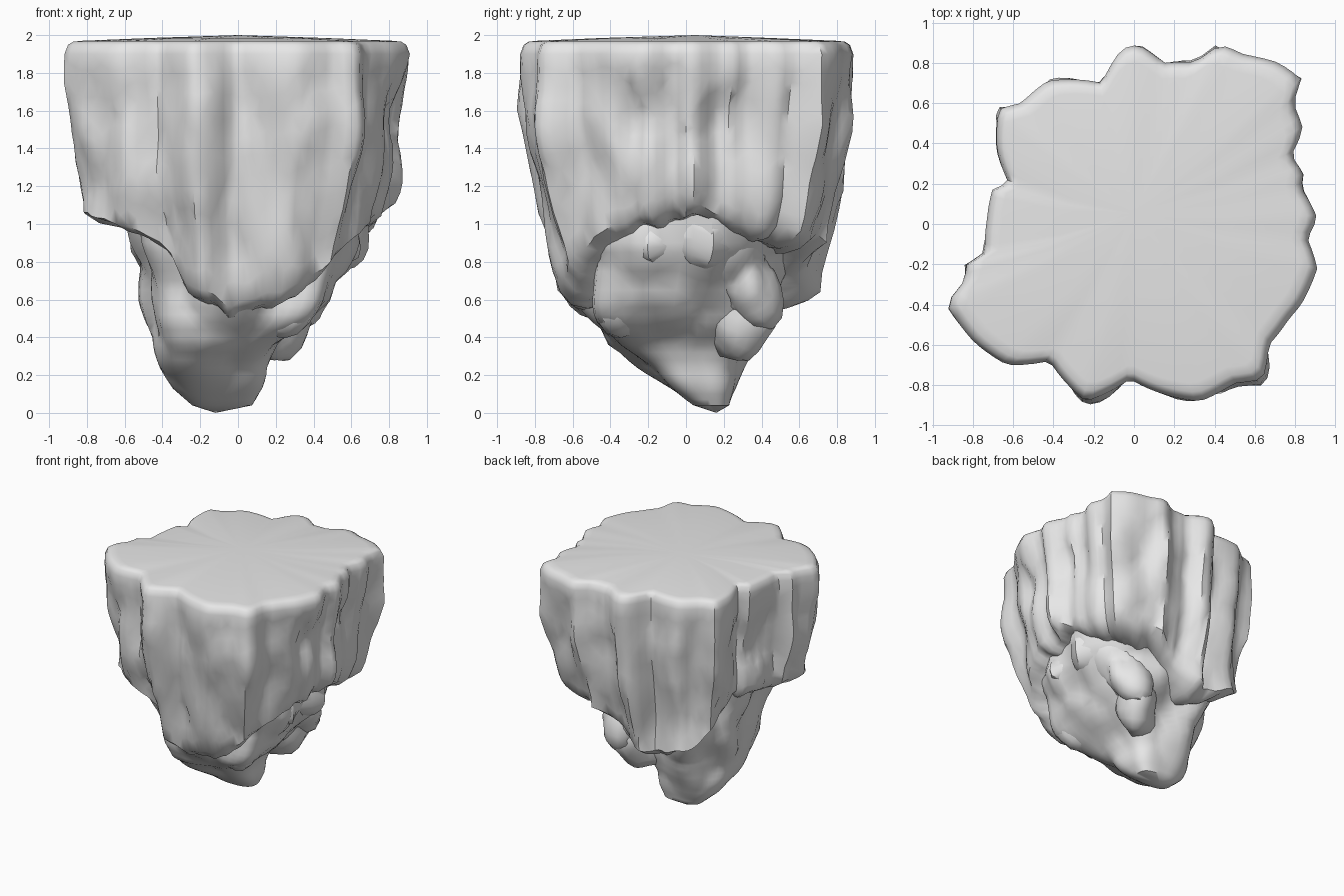
import bpy, bmesh, math, random
from math import cos, sin, tau, radians
from mathutils import Vector, noise

random.seed(7)
if "Cube" in bpy.data.objects:
    bpy.data.objects.remove(bpy.data.objects["Cube"], do_unlink=True)

stone = bpy.data.materials.new("grey stone")
stone.use_nodes = True
GREY = (0.8, 0.8, 0.8, 1)
stone.diffuse_color = GREY
stone.node_tree.nodes["Principled BSDF"].inputs["Base Color"].default_value = GREY


def rough(p, amount):
    """Chiselled stone offset: rounded cells and broad swells, stretched in height."""
    q = Vector((p.x * 3.6, p.y * 3.6, p.z * 2.2))
    cell = noise.voronoi(q)[0][0]
    return amount * (noise.noise(q) + 1.1 * (.45 - cell))


def loft(name, rings, bottom, top):
    """Closed solid from rings listed top to bottom, with a point at each end."""
    bm = bmesh.new()
    rows = [[bm.verts.new(p) for p in ring] for ring in rings]
    ends = bm.verts.new(top), bm.verts.new(bottom)
    n = len(rows[0])
    for i in range(n):
        j = (i + 1) % n
        bm.faces.new((ends[0], rows[0][i], rows[0][j]))
        bm.faces.new((ends[1], rows[-1][j], rows[-1][i]))
        for a, b in zip(rows, rows[1:]):
            bm.faces.new((a[i], b[i], b[j], a[j]))
    bmesh.ops.triangulate(bm, faces=[f for f in bm.faces if len(f.verts) > 3])
    bmesh.ops.recalc_face_normals(bm, faces=bm.faces)
    mesh = bpy.data.meshes.new(name)
    bm.to_mesh(mesh)
    bm.free()
    mesh.materials.append(stone)
    obj = bpy.data.objects.new(name, mesh)
    bpy.context.collection.objects.link(obj)
    bpy.ops.object.select_all(action="DESELECT")
    obj.select_set(True)
    bpy.context.view_layer.objects.active = obj
    bpy.ops.object.shade_smooth_by_angle(angle=radians(45))


def blend(table, x):
    """Piecewise linear lookup in a table of (key, value)."""
    for (a, r), (b, s) in zip(table, table[1:]):
        if a <= x <= b:
            return r + (s - r) * (x - a) / max(b - a, 1e-6)


# Plan outline of the flat top
outline = [(.91, -.22), (.86, -.07), (.91, .03), (.83, .18), (.84, .25), (.78, .34),
           (.84, .47), (.79, .6), (.83, .72), (.72, .8), (.55, .84), (.43, .89),
           (.3, .8), (.15, .8), (.02, .89), (-.06, .87), (-.16, .7), (-.43, .71),
           (-.56, .6), (-.67, .57), (-.68, .37), (-.62, .2), (-.7, .18), (-.73, .02),
           (-.74, -.14), (-.83, -.2), (-.84, -.28), (-.93, -.4), (-.79, -.59),
           (-.63, -.7), (-.42, -.68), (-.24, -.88), (-.02, -.77), (.33, -.88),
           (.5, -.79), (.64, -.77), (.67, -.6), (.77, -.47), (.83, -.4)]
polar = sorted((math.atan2(y, x) % tau, math.hypot(x, y)) for x, y in outline)
polar = [(polar[-1][0] - tau, polar[-1][1])] + polar + [(polar[0][0] + tau, polar[0][1])]

# Lower edge of the hanging slabs: angle in degrees and height
hem = [(0, 1.1), (14, 1.06), (20, 1), (35, .97), (50, .93), (62, .95), (72, .84),
       (85, .72), (97, .63), (110, .64), (122, .69), (135, .8), (150, .94), (163, 1.06),
       (190, 1.03), (208, 1.06), (225, .98), (236, .9), (241, .7), (253, .64),
       (266, .57), (280, .61), (298, .7), (309, .82), (322, .93), (340, 1.05), (360, 1.1)]
# How strongly the wall leans inward on its way down
lean = [(0, 1), (85, 1), (98, .4), (120, .4), (145, .9), (200, .9), (240, 1), (360, 1)]
# Cracks that split the slabs, each slab standing slightly in or out
cracks = [-1, 15, 35, 64, 88, 101, 130, 163, 186, 214, 239, 262, 309, 338]
shift = [random.uniform(-.01, .035) for _ in cracks]

COLUMNS, STEPS = 132, 12
columns = []
for c in range(COLUMNS):
    angle = tau * c / COLUMNS
    degrees = math.degrees(angle)
    slab = max(i for i, s in enumerate(cracks) if s <= degrees)
    direction = Vector((cos(angle), sin(angle), 0))
    r = blend(polar, angle)
    low = blend(hem, degrees) + .04 * noise.noise(direction * 7)
    column = [direction * r * scale + Vector((0, 0, z))
              for scale, z in ((.5, 1.985), (.9, 1.97), (.95, 1.965), (.98, 1.948))]
    for s in range(STEPS + 1):
        z = 1.9 + (low - 1.9) * s / STEPS
        t = 1.9 - z
        inward = blend(lean, degrees) * (.04 * t + .115 * t * t)
        p = direction * r * (1 - inward) + Vector((0, 0, z))
        p += direction * (min(1, t / .3) * (rough(p, .07) - shift[slab]))
        if 0 < s < STEPS:
            p.z += random.uniform(-.02, .02)
        column.append(p)
    edge = column[-1]
    for scale, drop in ((.91, -.05), (.78, -.07), (.6, -.05), (.35, .05)):
        p = Vector((edge.x * scale, edge.y * scale, low + drop))
        p.z += rough(p, .04)
        column.append(p)
    columns.append(column)
loft("rock_crown", list(zip(*columns)), (0, 0, .85), (0, .05, 2))


def soft_box(a):
    """Direction on a rounded square, so the core keeps full corners."""
    return Vector([math.copysign(abs(v) ** .72, v) for v in (cos(a), sin(a))] + [0])


# Tapered core: height, then x and y limits
core = [(1.25, -.55, .62, -.6, .6), (.9, -.53, .62, -.62, .6), (.75, -.5, .58, -.6, .53),
        (.6, -.49, .5, -.57, .45), (.48, -.47, .4, -.51, .37), (.36, -.44, .25, -.42, .31),
        (.24, -.4, .16, -.24, .28), (.13, -.33, .12, -.09, .26), (.04, -.24, .07, .04, .23)]
levels = [Vector(row) for row in core]
levels = [a.lerp(b, k / 3) for a, b in zip(levels, levels[1:]) for k in range(3)] + levels[-1:]
rings = []
for z, x0, x1, y0, y1 in levels:
    ring = []
    for c in range(54):
        d = soft_box(tau * c / 54)
        p = Vector(((x0 + x1) / 2 + d.x * (x1 - x0) / 2,
                    (y0 + y1) / 2 + d.y * (y1 - y0) / 2, z))
        ring.append(p + d * rough(p, .11 * min(1, z * 1.8)))
    rings.append(ring)
loft("rock_core", rings, (-.12, .16, 0), (0, 0, 1.35))


def boulder(name, centre, size):
    """Blunt lump bedded in the core."""
    centre, rings = Vector(centre), []
    for i in range(1, 13):
        v = math.pi * i / 13
        ring = []
        for c in range(28):
            a = tau * c / 28
            d = Vector((cos(a) * sin(v) ** .8, sin(a) * sin(v) ** .8, cos(v)))
            p = centre + Vector(s * k for s, k in zip(d, size))
            ring.append(p + d * rough(p, .14))
        rings.append(ring)
    tip = Vector((0, 0, size[2]))
    loft(name, rings, centre - tip, centre + tip)


# Lumps showing beneath the crown
boulder("left_lower_lump", (.17, .18, .6), (.25, .24, .3))
boulder("left_front_lump", (.1, -.24, .58), (.28, .24, .25))
boulder("left_shelf_lump", (.38, -.04, .9), (.26, .34, .18))
boulder("back_left_lump", (.33, .28, .77), (.26, .22, .26))
